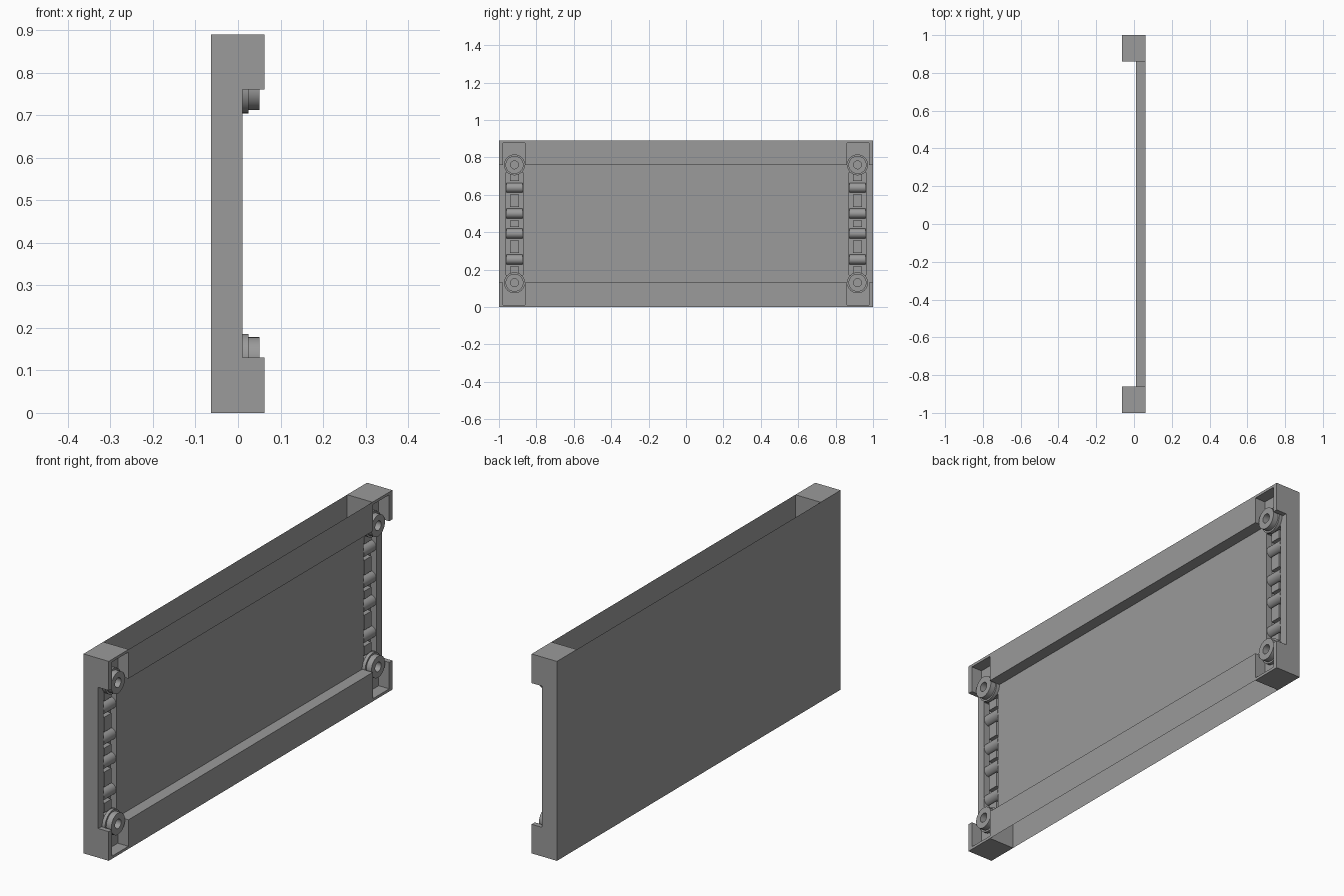
import bpy, bmesh, math
from mathutils import Matrix, Vector

if "Cube" in bpy.data.objects:
    bpy.data.objects.remove(bpy.data.objects["Cube"])

END, INNER = 1.0, 0.86            # outer and inner y of the end blocks
BACK, FACE, FRONT = -0.063, 0.01, 0.062
H, LOW, HIGH = 0.89, 0.13, 0.76   # height, recessed band limits
BOSS_Y = 0.917

grey = bpy.data.materials.new("dark_grey")
grey.diffuse_color = (0.325, 0.325, 0.325, 1)
grey.use_nodes = True
grey.node_tree.nodes["Principled BSDF"].inputs["Base Color"].default_value = grey.diffuse_color


def make_object(name, bm):
    mesh = bpy.data.meshes.new(name)
    bm.to_mesh(mesh)
    bm.free()
    mesh.materials.append(grey)
    ob = bpy.data.objects.new(name, mesh)
    bpy.context.collection.objects.link(ob)
    return ob


def add_box(bm, lo, hi):
    lo, hi = Vector(lo), Vector(hi)
    m = Matrix.Translation((lo + hi) / 2) @ Matrix.Diagonal((*(hi - lo), 1))
    bmesh.ops.create_cube(bm, size=1, matrix=m)


def box(name, lo, hi):
    bm = bmesh.new()
    add_box(bm, lo, hi)
    return make_object(name, bm)


def sheet(name, points):
    """Thin skin: an x-z line swept along y between the end blocks."""
    bm = bmesh.new()
    rows = [[bm.verts.new((x, y, z)) for x, z in points] for y in (-INNER, INNER)]
    for i in range(len(points) - 1):
        bm.faces.new((rows[0][i], rows[1][i], rows[1][i + 1], rows[0][i + 1]))
    return make_object(name, bm)


def select(ob):
    bpy.ops.object.select_all(action='DESELECT')
    ob.select_set(True)
    bpy.context.view_layer.objects.active = ob


def cut(ob, lo, hi):
    cutter = box("cutter", lo, hi)
    cutter.hide_render = True
    mod = ob.modifiers.new("cut", 'BOOLEAN')
    mod.operation, mod.solver, mod.object = 'DIFFERENCE', 'EXACT', cutter
    select(ob)
    bpy.ops.object.modifier_apply(modifier=mod.name)
    bpy.data.objects.remove(cutter)


def mirror_y(ob):
    mod = ob.modifiers.new("mirror", 'MIRROR')
    mod.use_axis = (False, True, False)
    mod.use_mirror_merge = False


def smooth(ob):
    select(ob)
    bpy.ops.object.shade_smooth_by_angle(angle=math.radians(35))


# Back skin and stepped front skin, open at top and bottom
sheet("back_panel", [(BACK, H), (BACK, 0)])
sheet("front_panel", [(FRONT, 0), (FRONT, LOW), (FACE, LOW),
                      (FACE, HIGH), (FRONT, HIGH), (FRONT, H)])

# End block with recessed middle, corner pockets and a straight channel
roller_z = (0.254, 0.393, 0.5, 0.638)
floor = -0.02
block = box("end_block", (BACK, INNER, 0), (FRONT, END, H))
cut(block, (FACE, INNER - 0.1, LOW), (0.2, END + 0.1, HIGH))
cut(block, (FACE, INNER + 0.002, 0.012), (0.2, 0.978, H - 0.012))
cut(block, (floor, 0.872, 0.17), (0.2, 0.962, 0.72))
mirror_y(block)

# Raised dividers between the rollers
bm = bmesh.new()
for a, b in zip((0.14,) + roller_z, roller_z + (0.75,)):
    add_box(bm, (floor - 0.01, 0.892, a + 0.036), (0.0, 0.942, b - 0.036))
mirror_y(make_object("channel_dividers", bm))

# Rollers lying across the channel
bm = bmesh.new()
for z in roller_z:
    m = Matrix.Translation((-0.016, BOSS_Y, z)) @ Matrix.Rotation(math.pi / 2, 4, 'X')
    bmesh.ops.create_cone(bm, cap_ends=True, segments=24, radius1=0.026,
                          radius2=0.026, depth=0.086, matrix=m)
rollers = make_object("rollers", bm)
smooth(rollers)
mirror_y(rollers)

# Stepped screw bosses with a centre hole, turned about the x axis
profile = [(0.01, 0.056), (0.025, 0.056), (0.025, 0.048), (0.05, 0.048),
           (0.05, 0.021), (0.011, 0.021), (0.011, 0.0)]
bm = bmesh.new()
for z in (LOW, HIGH):
    verts = [bm.verts.new((x, BOSS_Y, z + r)) for x, r in profile]
    edges = [bm.edges.new(pair) for pair in zip(verts, verts[1:])]
    bmesh.ops.spin(bm, geom=verts + edges, cent=(0, BOSS_Y, z), axis=(1, 0, 0),
                   angle=math.tau, steps=32, use_merge=True)
bmesh.ops.remove_doubles(bm, verts=bm.verts, dist=1e-5)
bmesh.ops.recalc_face_normals(bm, faces=bm.faces)
bosses = make_object("screw_bosses", bm)
smooth(bosses)
mirror_y(bosses)
